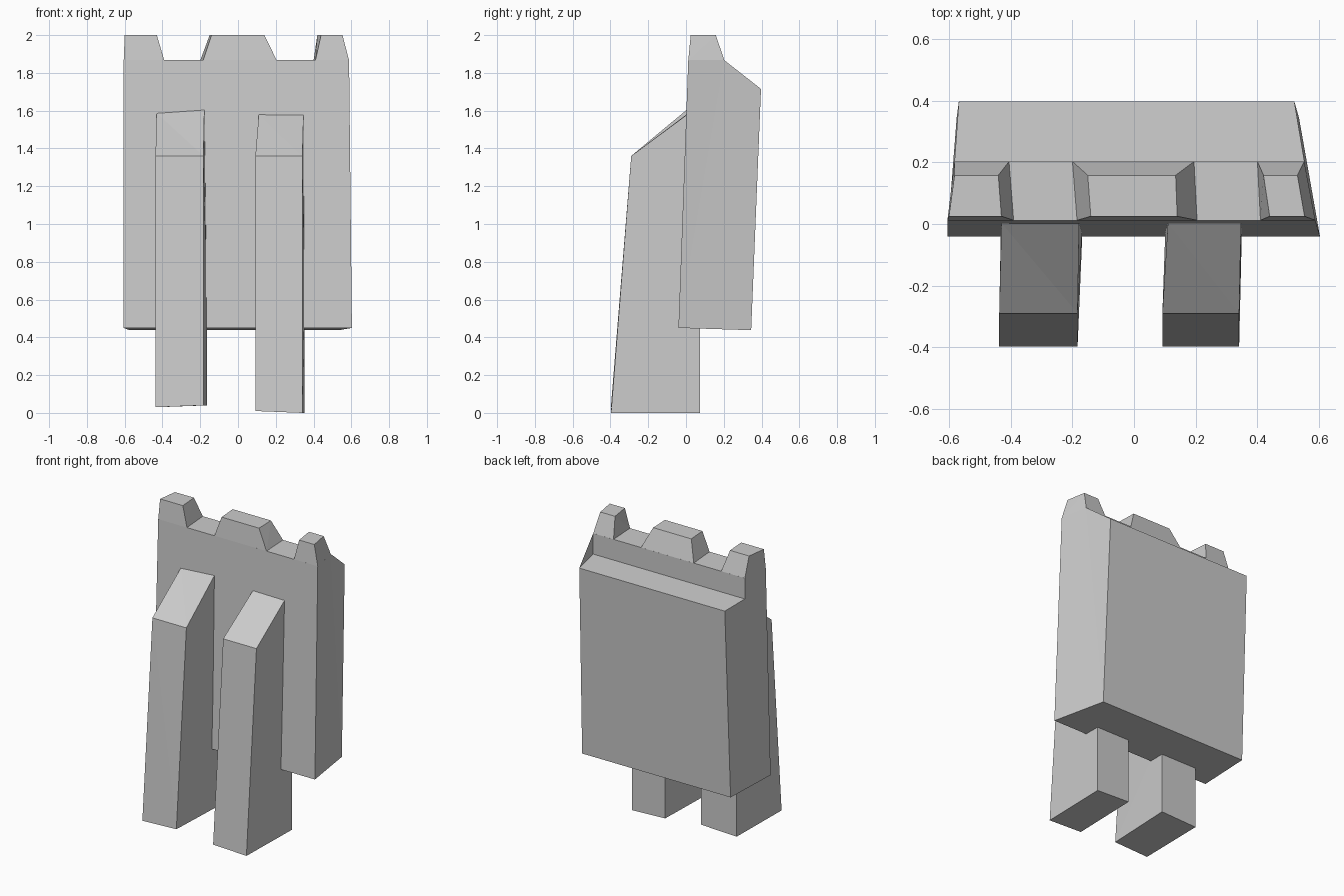
import bpy
import bmesh

if "Cube" in bpy.data.objects:
    bpy.data.objects.remove(bpy.data.objects["Cube"])


def prism(name, left, right):
    """Solid between two matching outlines of (x, y, z) points."""
    bm = bmesh.new()
    a = [bm.verts.new(p) for p in left]
    b = [bm.verts.new(p) for p in right]
    n = len(a)
    bm.faces.new(a)
    bm.faces.new(b[::-1])
    for i in range(n):
        j = (i + 1) % n
        bm.faces.new((a[i], b[i], b[j], a[j]))
    bmesh.ops.triangulate(bm, faces=bm.faces[:])
    bmesh.ops.recalc_face_normals(bm, faces=bm.faces[:])
    mesh = bpy.data.meshes.new(name)
    bm.to_mesh(mesh)
    bm.free()
    obj = bpy.data.objects.new(name, mesh)
    bpy.context.collection.objects.link(obj)
    return obj


# Wall slab with a lower ledge behind the parapet: (y, z, left x, right x)
wall = [
    (-0.04, 0.45, -0.605, 0.603),
    (0.345, 0.438, -0.575, 0.535),
    (0.397, 1.715, -0.568, 0.52),
    (0.203, 1.727, -0.582, 0.552),
    (0.203, 1.867, -0.582, 0.552),
    (0.012, 1.867, -0.605, 0.588),
]
prism("wall", [(l, y, z) for y, z, l, r in wall],
      [(r, y, z) for y, z, l, r in wall])


# Tapered battlements: base and top x ranges at the front and back edges
def merlon(name, base_front, base_back, top_front, top_back):
    def loop(i):
        return [(base_front[i], 0.012, 1.866), (base_back[i], 0.203, 1.866),
                (top_back[i], 0.158, 2.0), (top_front[i], 0.025, 2.0)]
    prism(name, loop(0), loop(1))


merlon("left_merlon", (-0.605, -0.39), (-0.582, -0.405),
       (-0.60, -0.43), (-0.582, -0.44))
merlon("middle_merlon", (-0.185, 0.205), (-0.20, 0.195),
       (-0.14, 0.14), (-0.15, 0.135))
merlon("right_merlon", (0.41, 0.588), (0.40, 0.552),
       (0.44, 0.553), (0.42, 0.53))


# Leaning buttresses that carry the wall
def buttress(name, bottom, top, back, foot, peak):
    def loop(i):
        return [(bottom[i], -0.397, foot[i]), (back[i], 0.073, foot[i]),
                (back[i], 0.073, 0.6), (top[i], 0.003, peak[i]),
                (bottom[i], -0.29, 1.36)]
    prism(name, loop(0), loop(1))


buttress("left_buttress", (-0.437, -0.183), (-0.43, -0.178),
         (-0.43, -0.163), (0.03, 0.04), (1.587, 1.604))
buttress("right_buttress", (0.092, 0.341), (0.11, 0.347),
         (0.105, 0.352), (0.01, 0.0), (1.58, 1.577))
